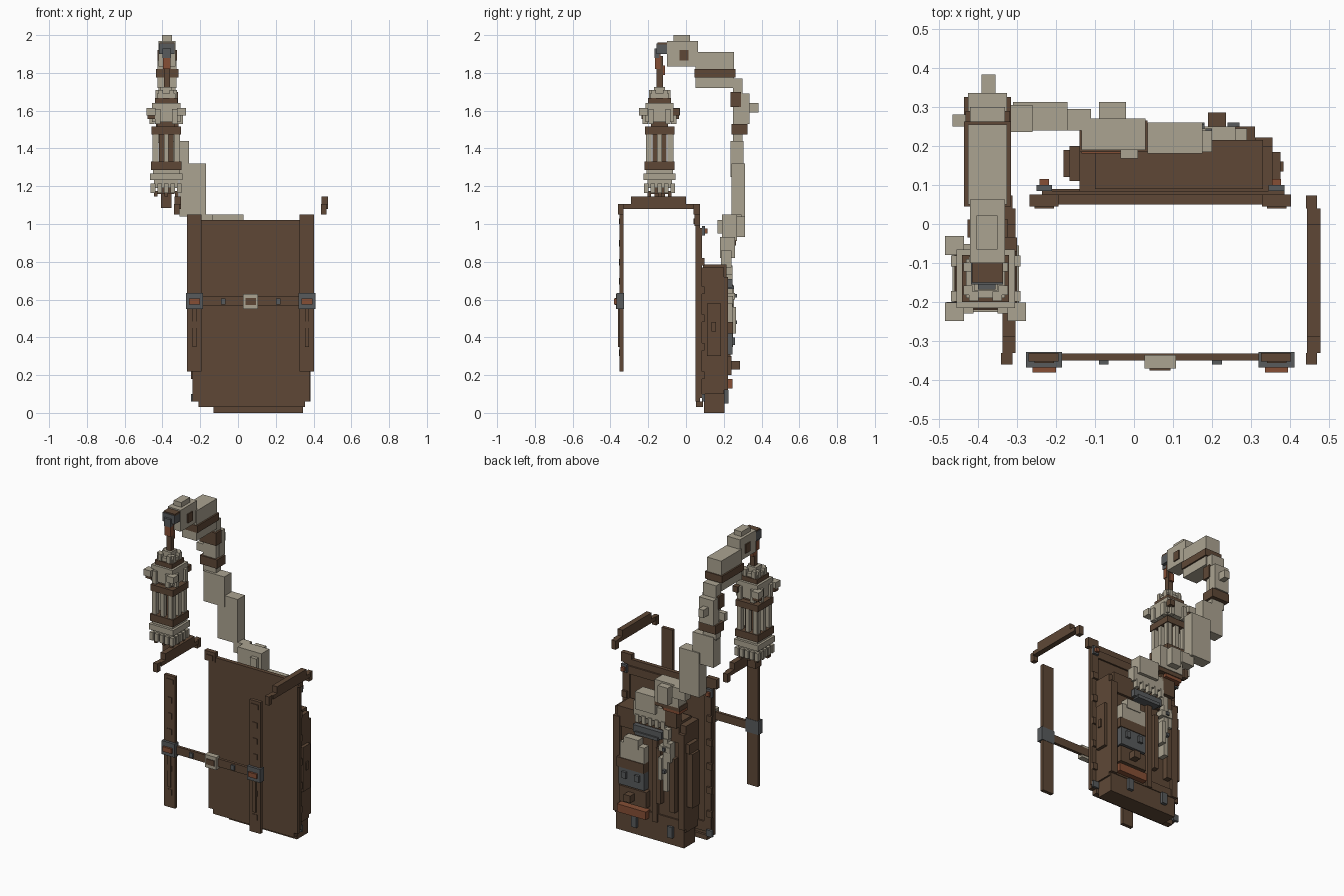
import bpy, bmesh
from mathutils import Vector


def material(name, col):
    m = bpy.data.materials.new(name)
    m.diffuse_color = (*col, 1)
    return m


BROWN = material("brown leather", (0.112, 0.064, 0.037))
BONE = material("pale bone", (0.41, 0.37, 0.285))
GREY = material("dark steel", (0.098, 0.104, 0.108))
RUST = material("rust red", (0.24, 0.078, 0.036))


def boxes(name, mat, *spans):
    """One object made of boxes, each given as x0, x1, y0, y1, z0, z1."""
    bm = bmesh.new()
    for x0, x1, y0, y1, z0, z1 in spans:
        lo, size = Vector((x0, y0, z0)), Vector((x1 - x0, y1 - y0, z1 - z0))
        for v in bmesh.ops.create_cube(bm, size=1)["verts"]:
            v.co = lo + (v.co + Vector((.5, .5, .5))) * size
    me = bpy.data.meshes.new(name)
    bm.to_mesh(me)
    bm.free()
    me.materials.append(mat)
    ob = bpy.data.objects.new(name, me)
    bpy.context.collection.objects.link(ob)
    return ob


# Back board with rim, ledges and corner tabs
boxes("back_board", BROWN, (-.24, .38, .05, .075, .06, 1.02), (-.21, .355, .052, .09, .03, .06))
boxes("board_rim", BROWN,
      (-.235, .385, .07, .085, .93, .98), (-.235, .385, .07, .085, .08, .14),
      (-.235, -.185, .07, .085, .08, .98), (.335, .385, .07, .085, .08, .98))
for side, cx in (("left", -.23), ("right", .365)):
    boxes(f"{side}_board_tab", BROWN, (cx - .037, cx + .037, .045, .075, .99, 1.05),
          (cx - .025, cx + .025, .04, .045, 1.0, 1.03))
    boxes(f"{side}_board_studs", BROWN,
          *[(cx - .018, cx + .018, .084, .098, z, z + .04) for z in (.18, .33, .48, .63, .78)])
    boxes(f"{side}_board_clip", GREY, (cx - .02, cx + .02, .084, .1, .94, .99),
          (cx - .02, cx + .02, .084, .1, .06, .1))
    boxes(f"{side}_board_clip_pin", RUST, (cx - .012, cx + .012, .1, .115, .95, .975))

    # Front straps with buckles and hanging tongues
    boxes(f"{side}_front_strap", BROWN, (cx - .04, cx + .037, -.352, -.33, .22, 1.05),
          (cx - .025, cx + .025, -.356, -.35, 1.0, 1.03),
          (cx - .01, cx + .01, -.36, -.35, .35, .56))
    boxes(f"{side}_strap_studs", BROWN,
          *[(cx - .016, cx + .016, -.355, -.35, z, z + .035) for z in (.3, .45, .68, .78, .88)])
    boxes(f"{side}_buckle", GREY, (cx - .046, cx + .046, -.368, -.328, .55, .635))
    boxes(f"{side}_buckle_tongue", RUST, (cx - .03, cx + .03, -.38, -.365, .575, .605))

# Chest belt with central clasp
boxes("chest_belt", BROWN, (-.265, .4, -.35, -.332, .565, .615))
boxes("belt_rivets", GREY, (-.09, -.065, -.36, -.348, .575, .605), (.2, .225, -.36, -.348, .575, .605))
boxes("belt_clasp", BONE, (.027, .107, -.37, -.335, .55, .63))
boxes("belt_clasp_centre", BROWN, (.04, .094, -.375, -.369, .572, .607))

# Shoulder pieces bridging front and back
for side, x0, x1 in (("left", -.34, -.303), ("right", .44, .477)):
    boxes(f"{side}_shoulder_bridge", BROWN, (x0 + .003, x1, -.33, .04, 1.08, 1.105),
          (x0 + .003, x1, -.29, 0, 1.1, 1.145),
          (x0, x1 - .008, -.36, -.33, 1.05, 1.105), (x0, x1 - .008, .04, .073, 1.05, 1.105))

# Pack body, base, lid and side pockets
boxes("pack_body", BROWN, (-.14, .355, .075, .2, .1, .77), (-.1, .33, .09, .215, .66, .785))
boxes("pack_base", BROWN, (-.13, .345, .095, .205, 0, .12), (-.14, .355, .09, .2, .1, .14))
boxes("pack_frame", BROWN, (-.14, -.1, .19, .22, .12, .72), (.31, .355, .19, .222, .12, .72),
      (.05, .085, .19, .22, .12, .66), (-.14, .355, .19, .21, .12, .17))
boxes("side_pockets", BROWN, (.35, .375, .11, .185, .3, .58), (.37, .383, .135, .16, .43, .48),
      (-.18, -.135, .12, .19, .26, .6), (-.165, -.135, .11, .2, .6, .66))
boxes("back_pouch", BROWN, (.11, .3, .195, .24, .2, .3), (.19, .235, .235, .285, .23, .275),
      (.12, .31, .195, .25, .42, .48))

# Gear mounted on the pack's rear face
boxes("gear_plates", BONE, (.12, .29, .195, .245, .48, .58), (.16, .26, .195, .25, .56, .62))
boxes("steel_bar", GREY, (0, .2, .2, .245, .665, .71), (.02, .18, .2, .255, .655, .675))
boxes("steel_gauge", GREY, (.12, .3, .195, .245, .31, .42), (.15, .18, .24, .26, .36, .4),
      (.24, .27, .24, .26, .36, .4))
boxes("rust_roll", RUST, (.11, .31, .195, .245, .13, .18))
boxes("base_clips", GREY, (.19, .225, .195, .225, .05, .12), (-.06, -.025, .195, .225, .05, .12))
boxes("bone_tool", BONE, (-.045, -.015, .2, .25, .35, .68), (-.07, .01, .21, .26, .6, .635),
      (-.07, -.045, .21, .255, .54, .66), (-.015, .01, .21, .265, .42, .56), (-.05, -.01, .21, .245, .68, .74))
boxes("tool_sheath", BROWN, (-.085, -.05, .195, .235, .22, .56), (.015, .045, .195, .235, .25, .6))
boxes("tool_studs", GREY, (-.04, -.02, .25, .27, .47, .49), (-.04, -.02, .25, .27, .61, .63))

# Arm mount on top of the pack, with a toothed lower plate
boxes("arm_mount_plate", BONE, (.035, .175, .18, .26, .82, .93), (-.02, .2, .185, .24, .77, .86),
      *[(-.02 + i * .045, .005 + i * .045, .19, .245, .73, .78) for i in range(5)])
boxes("arm_mount_block", BONE, (-.135, .03, .19, .27, .91, 1.05), (-.09, -.02, .23, .312, .93, 1.04),
      (-.035, .01, .168, .2, .95, 1.02))
boxes("arm_mount_collar", BROWN, (-.14, .035, .185, .265, .885, .915), (-.1, .0, .19, .24, .76, .89))
boxes("arm_mount_pad", RUST, (-.135, -.02, .18, .26, .865, .886))

# Lower arm rising sideways in steps
boxes("lower_arm", BONE, (-.2, -.11, .24, .295, .98, 1.05), (-.31, -.17, .24, .312, 1.04, 1.32),
      (-.405, -.26, .235, .305, 1.25, 1.44))

# Elbow, upper arm and shoulder of the crane
boxes("elbow_bands", BROWN, (-.435, -.315, .24, .325, 1.475, 1.53), (-.432, -.318, .235, .29, 1.62, 1.70))
boxes("upper_arm", BONE, (-.42, -.33, .25, .3, 1.43, 1.77), (-.425, -.325, .28, .335, 1.53, 1.69),
      (-.39, -.355, .33, .383, 1.59, 1.64), (-.465, -.42, .25, .28, 1.55, 1.6),
      (-.415, -.335, .26, .29, 1.42, 1.48))
boxes("crane_beam", BONE, (-.425, -.325, .05, .255, 1.72, 1.91))
boxes("crane_band", BROWN, (-.435, -.315, .045, .262, 1.775, 1.82))
boxes("crane_head", BONE, (-.42, -.33, -.1, .063, 1.835, 1.97), (-.403, -.35, -.065, .022, 1.96, 2.0))
boxes("crane_pivot", BROWN, (-.427, -.323, -.035, .012, 1.865, 1.922))

# Hook and hanger holding the cage
boxes("hook_block", GREY, (-.418, -.335, -.155, -.1, 1.9, 1.955), (-.4, -.355, -.168, -.14, 1.88, 1.93))
boxes("hook_cap", BROWN, (-.415, -.335, -.15, -.09, 1.95, 1.962))
boxes("hook_links", RUST, (-.397, -.357, -.165, -.135, 1.82, 1.905), (-.392, -.362, -.15, -.11, 1.79, 1.84))
boxes("hanger_rod", BROWN, (-.392, -.36, -.155, -.122, 1.71, 1.89))

# Cage lantern, built around its centre line
CX, CY = -.38, -.14


def ring(half, z0, z1):
    return (CX - half, CX + half, CY - half, CY + half, z0, z1)


def around(r, w, z0, z1, offsets=(0,)):
    """Square posts on all four sides at distance r."""
    out = []
    for o in offsets:
        for dx, dy in ((r, o), (-r, o), (o, r), (o, -r)):
            out.append((CX + dx - w, CX + dx + w, CY + dy - w, CY + dy + w, z0, z1))
    return out


boxes("cage_crown", BONE, ring(.03, 1.67, 1.725), ring(.05, 1.66, 1.69),
      *around(.045, .012, 1.66, 1.71, (-.03, .03)))
boxes("cage_crown_band", BROWN, ring(.06, 1.635, 1.668))
boxes("cage_top", BONE, ring(.075, 1.54, 1.64), *around(.075, .014, 1.53, 1.61, (-.045, .045)))
boxes("cage_corner_horns", BONE,
      *[(CX + sx * .08 - .024, CX + sx * .08 + .024, CY + sy * .085 - .024, CY + sy * .085 + .024, 1.575, 1.615)
        for sx, sy in ((-1, -1), (1, -1), (-1, 1))])
boxes("cage_horn_pegs", BROWN, (-.48, -.44, -.235, -.2, 1.555, 1.58),
      (-.48, -.44, -.07, -.037, 1.555, 1.58), (-.335, -.3, -.07, -.035, 1.575, 1.612))
boxes("cage_bands", BROWN, ring(.078, 1.475, 1.515), ring(.08, 1.285, 1.33), ring(.045, 1.51, 1.545))
boxes("cage_posts", BONE, *around(.06, .013, 1.32, 1.48, (-.055, 0, .055)))
boxes("cage_core", BROWN, ring(.038, 1.2, 1.48))
boxes("cage_lower", BONE, ring(.085, 1.232, 1.268), ring(.07, 1.262, 1.29), ring(.065, 1.19, 1.235))
boxes("cage_feet", BONE, *around(.07, .012, 1.165, 1.215, (-.07, -.035, 0, .035, .07)))
boxes("cage_foot_tips", BROWN, *around(.055, .009, 1.145, 1.175, (-.055, 0, .055)))
boxes("cage_spike", BROWN, ring(.045, 1.16, 1.195), ring(.028, 1.085, 1.165))
